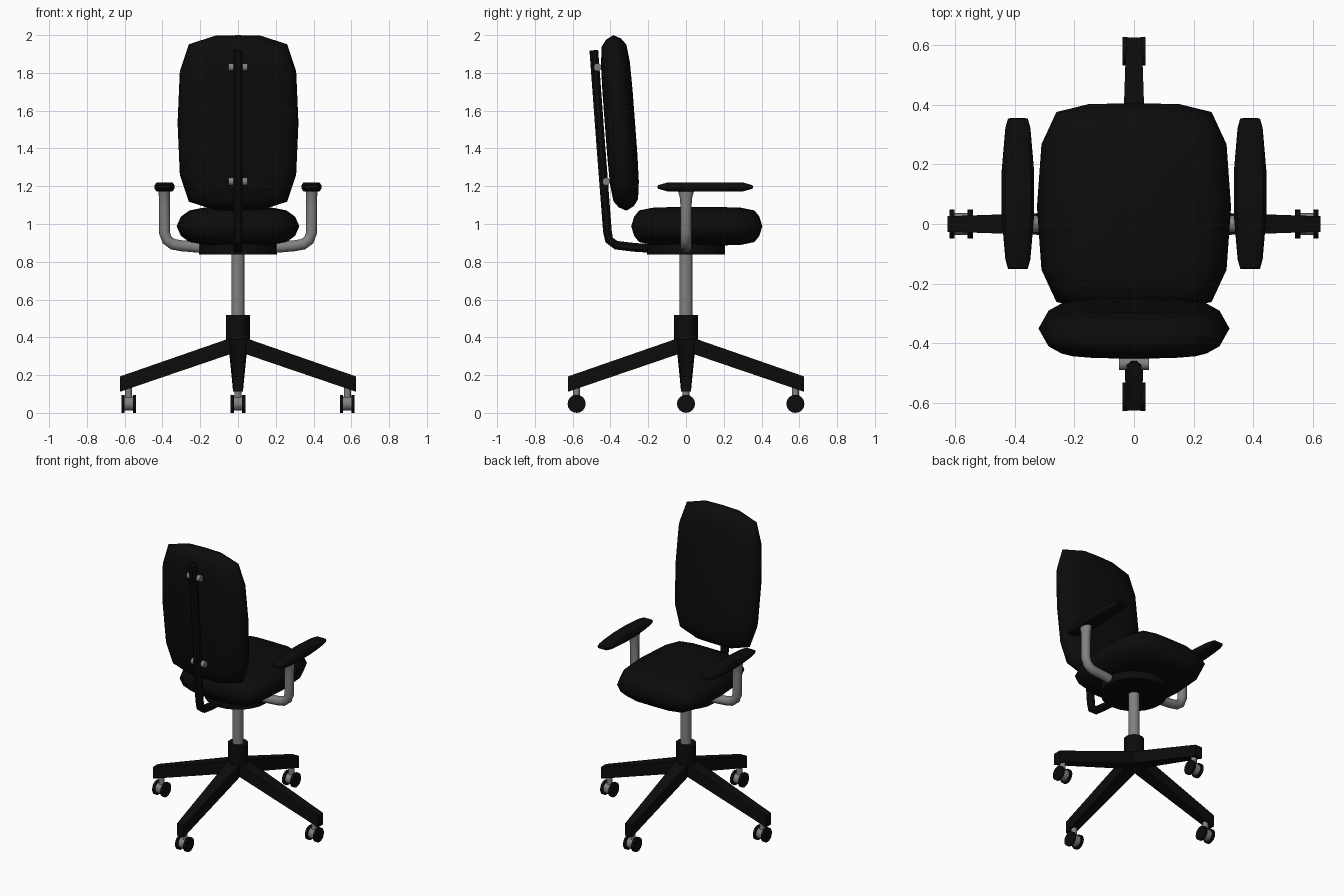
import bpy, bmesh, math
from mathutils import Vector, Matrix

if "Cube" in bpy.data.objects:
    bpy.data.objects.remove(bpy.data.objects["Cube"])


def material(name, v):
    m = bpy.data.materials.new(name)
    m.diffuse_color = (v, v, v, 1)
    m.use_nodes = True
    m.node_tree.nodes["Principled BSDF"].inputs["Base Color"].default_value = m.diffuse_color
    return m


BLACK = material("black", 0.0035)
GREY = material("grey metal", 0.22)


def finish(bm, name, mat, angle=40):
    bmesh.ops.recalc_face_normals(bm, faces=bm.faces)
    me = bpy.data.meshes.new(name)
    bm.to_mesh(me)
    bm.free()
    ob = bpy.data.objects.new(name, me)
    bpy.context.collection.objects.link(ob)
    me.materials.append(mat)
    bpy.ops.object.select_all(action='DESELECT')
    ob.select_set(True)
    bpy.context.view_layer.objects.active = ob
    bpy.ops.object.shade_smooth_by_angle(angle=math.radians(angle))
    return ob


def loft(name, rings, mat, angle=40):
    """Skin a list of equal-length closed rings and cap both ends."""
    bm = bmesh.new()
    vs = [[bm.verts.new(p) for p in r] for r in rings]
    n = len(vs[0])
    for a, b in zip(vs, vs[1:]):
        for i in range(n):
            j = (i + 1) % n
            bm.faces.new((a[i], a[j], b[j], b[i]))
    bm.faces.new(vs[0])
    bm.faces.new(vs[-1])
    return finish(bm, name, mat, angle)


def sweep(name, path, normal, radii, mat, sides=12):
    """Tube along a planar path; radii = (across the plane, within the plane)."""
    path = [Vector(p) for p in path]
    nrm = Vector(normal)
    rings = []
    for i, p in enumerate(path):
        t = (path[min(i + 1, len(path) - 1)] - path[max(i - 1, 0)]).normalized()
        u = t.cross(nrm)
        a, b = radii[i]
        rings.append([p + nrm * a * math.cos(k) + u * b * math.sin(k)
                      for k in [2 * math.pi * (j + .5) / sides for j in range(sides)]])
    return loft(name, rings, mat)


def cylinder(name, a, b, r, mat, sides=20):
    a, b = Vector(a), Vector(b)
    q = (b - a).to_track_quat('Z', 'Y')
    rings = [[p + q @ Vector((r * math.cos(2 * math.pi * k / sides),
                              r * math.sin(2 * math.pi * k / sides), 0))
              for k in range(sides)] for p in (a, b)]
    return loft(name, rings, mat)


def pillow(name, quarter, half_thick, levels, matrix, mat, angle=60):
    """Cushion: quarter outline mirrored four ways, stacked in shrinking rings."""
    q = quarter
    outline = (q + [(x, -y) for x, y in q[-2::-1]]
               + [(-x, -y) for x, y in q[1:]] + [(-x, y) for x, y in q[-2:0:-1]])
    stack = [(sx, sy, -h) for sx, sy, h in levels[:0:-1]] + levels
    rings = [[matrix @ Vector((x * sx, y * sy, h * half_thick)) for x, y in outline]
             for sx, sy, h in stack]
    return loft(name, rings, mat, angle)


# Seat and backrest cushions
CUSHION = [(1, 1, 0), (.93, .955, .5), (.79, .88, .82), (.57, .68, .96), (.28, .36, 1)]
pillow("seat", [(0, .347), (.15, .345), (.26, .318), (.31, .21), (.325, 0)],
       .102, CUSHION, Matrix.Translation((0, .057, .988)), BLACK)
pillow("backrest", [(0, .466), (.12, .463), (.26, .418), (.308, .275), (.32, 0)],
       .08, CUSHION,
       Matrix.Translation((0, -.35, 1.535)) @ Matrix.Rotation(math.radians(94.3), 4, 'X'),
       BLACK)

# Backrest spine and its two grey brackets
spine = [(0, -.488, 1.92), (0, -.452, 1.43), (0, -.416, .96), (0, -.407, .915),
         (0, -.37, .888), (0, -.28, .877), (0, -.15, .868)]
sweep("back_spine", spine, (1, 0, 0), [(.027, .025)] * len(spine), BLACK, 8)
for z, y in ((1.83, -.468), (1.225, -.422)):
    cylinder("back_bracket", (-.05, y, z), (.05, y, z), .021, GREY, 12)

# Mechanism plate, gas column and hub
cylinder("seat_plate", (0, 0, .838), (0, 0, .915), .207, BLACK, 24)
cylinder("gas_column", (0, 0, .45), (0, 0, .85), .035, GREY)
cylinder("base_hub", (0, 0, .36), (0, 0, .518), .063, BLACK)

# Armrests
for s in (-1, 1):
    path = [(.16, .873), (.30, .885), (.345, .893), (.375, .915), (.39, .955),
            (.39, 1.09), (.39, 1.14), (.39, 1.18)]
    rad = [(.03, .03)] * 6 + [(.034, .03), (.046, .032)]
    sweep("arm_post", [(s * x, 0, z) for x, z in path], (0, 1, 0), rad, GREY)
    pillow("arm_pad", [(0, .253), (.033, .252), (.042, .22), (.054, .08), (.054, 0)],
           .023, [(1, 1, 0), (.97, .99, .4), (.8, .8, 1)],
           Matrix.Translation((s * .389, .102, 1.196)), BLACK, 40)

# Four-legged base with twin-wheel casters
for k in range(4):
    rot = Matrix.Rotation(k * math.pi / 2, 3, 'Z')
    rings = []
    for r, w, lo, hi in ((0, .047, .325, .41), (.625, .026, .112, .193)):
        rings.append([rot @ Vector(p) for p in
                      ((r, -w, lo), (r, w, lo), (r, w, hi), (r, -w, hi))])
    loft("base_leg", rings, BLACK)
    c = rot @ Vector((.579, 0, 0))
    at = lambda x, z: (c.x + x, c.y, z)
    cylinder("caster_stem", at(0, .05), at(0, .14), .018, GREY, 12)
    cylinder("caster_body", at(-.03, .049), at(.03, .049), .037, GREY, 16)
    for s in (-1, 1):
        cylinder("caster_wheel", at(s * .022, .048), at(s * .039, .048), .048, BLACK, 16)
